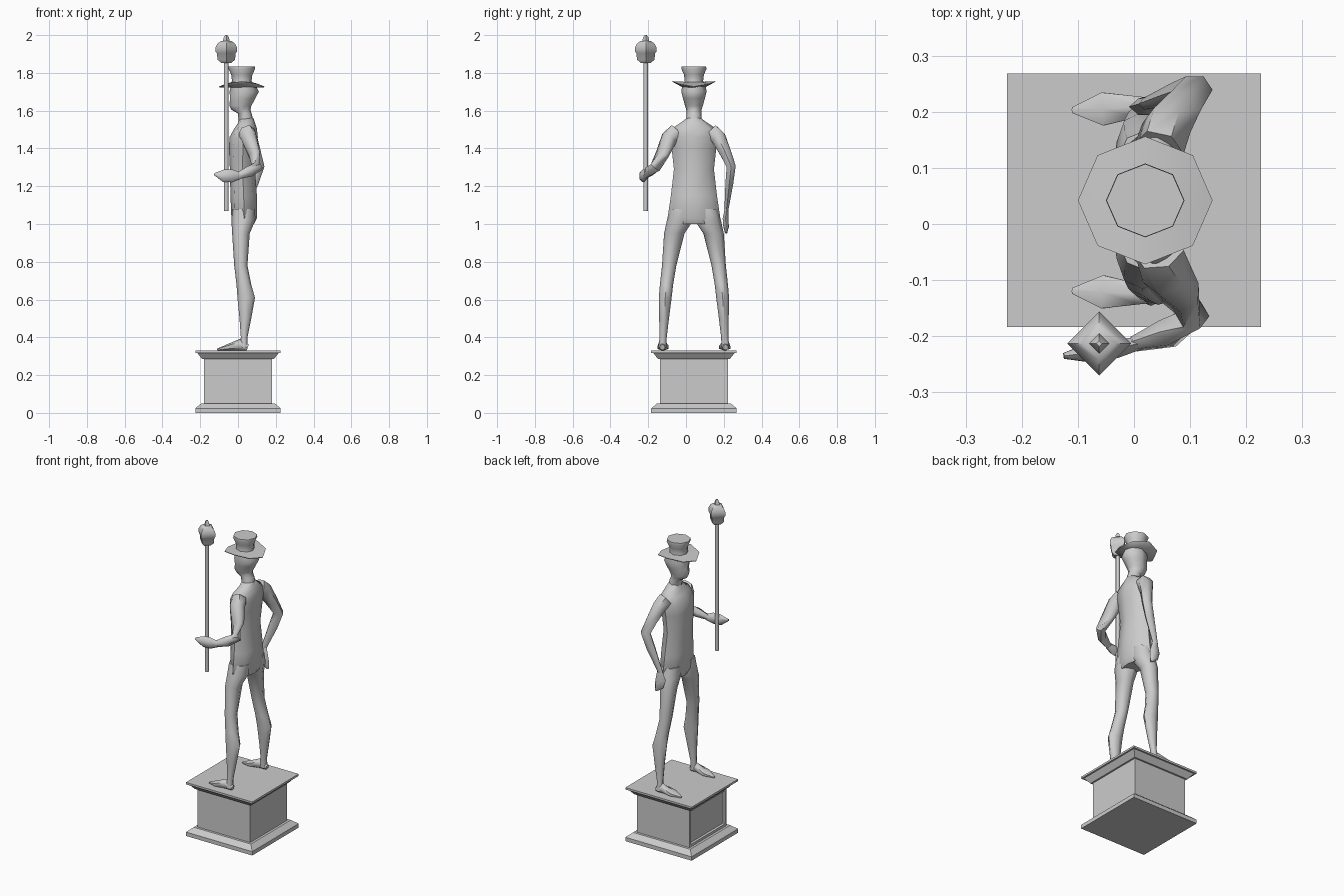
import bpy, bmesh, math
from mathutils import Vector

CY = 0.042  # figure and plinth share this y centre


def build(name, rings, angle=50):
    """Skin a list of equal-length point rings and cap both ends."""
    bm = bmesh.new()
    vs = [[bm.verts.new(p) for p in r] for r in rings]
    n = len(vs[0])
    for a, b in zip(vs, vs[1:]):
        for i in range(n):
            j = (i + 1) % n
            bm.faces.new((a[i], a[j], b[j], b[i]))
    bm.faces.new(vs[0][::-1])
    bm.faces.new(vs[-1])
    bmesh.ops.recalc_face_normals(bm, faces=bm.faces)
    me = bpy.data.meshes.new(name)
    bm.to_mesh(me)
    bm.free()
    ob = bpy.data.objects.new(name, me)
    bpy.context.collection.objects.link(ob)
    if angle:
        bpy.ops.object.select_all(action='DESELECT')
        ob.select_set(True)
        bpy.context.view_layer.objects.active = ob
        bpy.ops.object.shade_smooth_by_angle(angle=math.radians(angle))
    return ob


def ring(cx, cy, z, rx, ry, n=8, phase=0.0):
    return [(cx + rx * math.cos(phase + math.tau * i / n),
             cy + ry * math.sin(phase + math.tau * i / n), z) for i in range(n)]


def body(name, rows, cy=CY):
    """Stacked 8-sided sections: (z, x front, x back, half width)."""
    return build(name, [ring((a + b) / 2, cy, z, (b - a) / 2, w) for z, a, b, w in rows])


def limb(name, rows, ref, n=6):
    """Tube along a path: (point, radius along ref, radius across)."""
    pts = [Vector(r[0]) for r in rows]
    rings = []
    for i, (p, ra, rb) in enumerate(rows):
        t = (pts[min(i + 1, len(pts) - 1)] - pts[max(i - 1, 0)]).normalized()
        side = t.cross(Vector(ref)).normalized()
        up = side.cross(t)
        rings.append([pts[i] + up * ra * math.cos(math.tau * k / n)
                      + side * rb * math.sin(math.tau * k / n) for k in range(n)])
    return build(name, rings, 60)


# Plinth with moulded base and cap
q = math.sqrt(2)
plinth = build("plinth", [ring(0, CY, z, h * q, h * q, 4, math.pi / 4) for z, h in (
    (0, .226), (.024, .226), (.05, .195), (.05, .18), (.285, .18),
    (.285, .19), (.318, .216), (.318, .226), (.33, .226))], None)

# Sunken panel in the face below the toes
bm = bmesh.new()
bm.from_mesh(plinth.data)
bm.normal_update()
panel = [f for f in bm.faces if f.normal.x < -.9 and f.calc_area() > .05]
bmesh.ops.inset_individual(bm, faces=panel, thickness=.022, depth=0)
bmesh.ops.inset_individual(bm, faces=panel, thickness=.004, depth=-.012)
bm.to_mesh(plinth.data)
bm.free()

# Coat, neck and head
body("coat", [
    (1.0, -.02, .085, .12), (1.03, -.035, .1, .14), (1.15, -.04, .1, .122),
    (1.29, -.043, .09, .106), (1.40, -.048, .1, .118), (1.46, -.045, .105, .125),
    (1.505, -.02, .1, .118), (1.535, 0, .09, .072), (1.56, .005, .082, .038)])
body("head", [
    (1.53, .005, .085, .042), (1.585, 0, .072, .039), (1.605, -.035, .066, .04),
    (1.625, -.046, .07, .047), (1.665, -.042, .092, .058), (1.70, -.045, .11, .067),
    (1.745, -.035, .09, .06)])

# Hat: curled brim (sides up, front and back down) and flared crown


def brim_ring(r, z, curl):
    return [(x, y, z - curl * math.cos(math.tau * i / 4))
            for i, (x, y, _) in enumerate(ring(.02, CY, z, r, r * .95))]


build("hat_brim", [brim_ring(.06, 1.722, 0), brim_ring(.118, 1.738, .014),
                   brim_ring(.12, 1.742, .014), brim_ring(.052, 1.752, 0)])
build("hat_crown", [ring(.02, CY, z, r, r * .94) for z, r in (
    (1.735, .056), (1.76, .052), (1.79, .056), (1.82, .07), (1.833, .069))])

# Legs and feet, mirrored about the figure's centre plane
for side, s in (("right", -1), ("left", 1)):
    def at(x, off, z, s=s):
        return (x, CY + s * off, z)
    legs = [(1.08, -.03, .09, .07, .058), (1.02, -.035, .092, .073, .07),
            (.95, -.031, .062, .104, .054), (.78, -.02, .05, .131, .038),
            (.68, -.008, .07, .145, .035), (.61, -.003, .09, .152, .034),
            (.5, .008, .07, .158, .026), (.40, .015, .05, .163, .019),
            (.345, .01, .05, .167, .021)]
    build(side + "_leg", [ring((a + b) / 2, CY + s * o, z, (b - a) / 2, w)
                          for z, a, b, o, w in legs])
    limb(side + "_foot", [
        (at(.052, .167, .347), .016, .016), (at(.01, .167, .36), .032, .021),
        (at(-.055, .163, .347), .016, .034), (at(-.11, .161, .335), .005, .006)], (0, 0, 1))

# Arm holding the staff, with its hand
limb("staff_arm", [
    ((.045, -.05, 1.485), .05, .045), ((.058, -.088, 1.455), .045, .045),
    ((.085, -.125, 1.37), .035, .036), ((.104, -.162, 1.302), .034, .03),
    ((.06, -.195, 1.278), .029, .028), ((0, -.214, 1.255), .018, .014)], (0, .3, 1))
limb("staff_hand", [
    ((.012, -.212, 1.255), .018, .013), ((-.03, -.222, 1.255), .034, .019),
    ((-.075, -.229, 1.255), .034, .021), ((-.125, -.235, 1.264), .006, .006)], (0, 0, 1))

# Arm hanging at the side, with its hand
limb("free_arm", [
    ((.045, .134, 1.485), .045, .05), ((.058, .172, 1.455), .045, .045),
    ((.085, .208, 1.38), .036, .035), ((.108, .239, 1.305), .032, .028),
    ((.08, .23, 1.22), .029, .024), ((.025, .214, 1.075), .017, .012)], (1, 0, 0))
limb("free_hand", [
    ((.028, .215, 1.085), .016, .01), ((.025, .209, 1.03), .034, .017),
    ((.035, .212, .99), .03, .017), ((.055, .213, .953), .006, .006)], (1, 0, 0))

# Staff and its four-sided ornament
PX, PY = -.062, -.213
build("staff", [ring(PX, PY, z, r, r) for z, r in ((1.07, .012), (1.86, .012))])
build("staff_head", [ring(PX, PY, z, r, r, 4) for z, r in (
    (1.852, .026), (1.87, .046), (1.905, .05), (1.912, .057), (1.935, .057),
    (1.955, .046), (1.967, .03), (1.97, .018), (1.99, .013), (2.0, .005))], 40)
